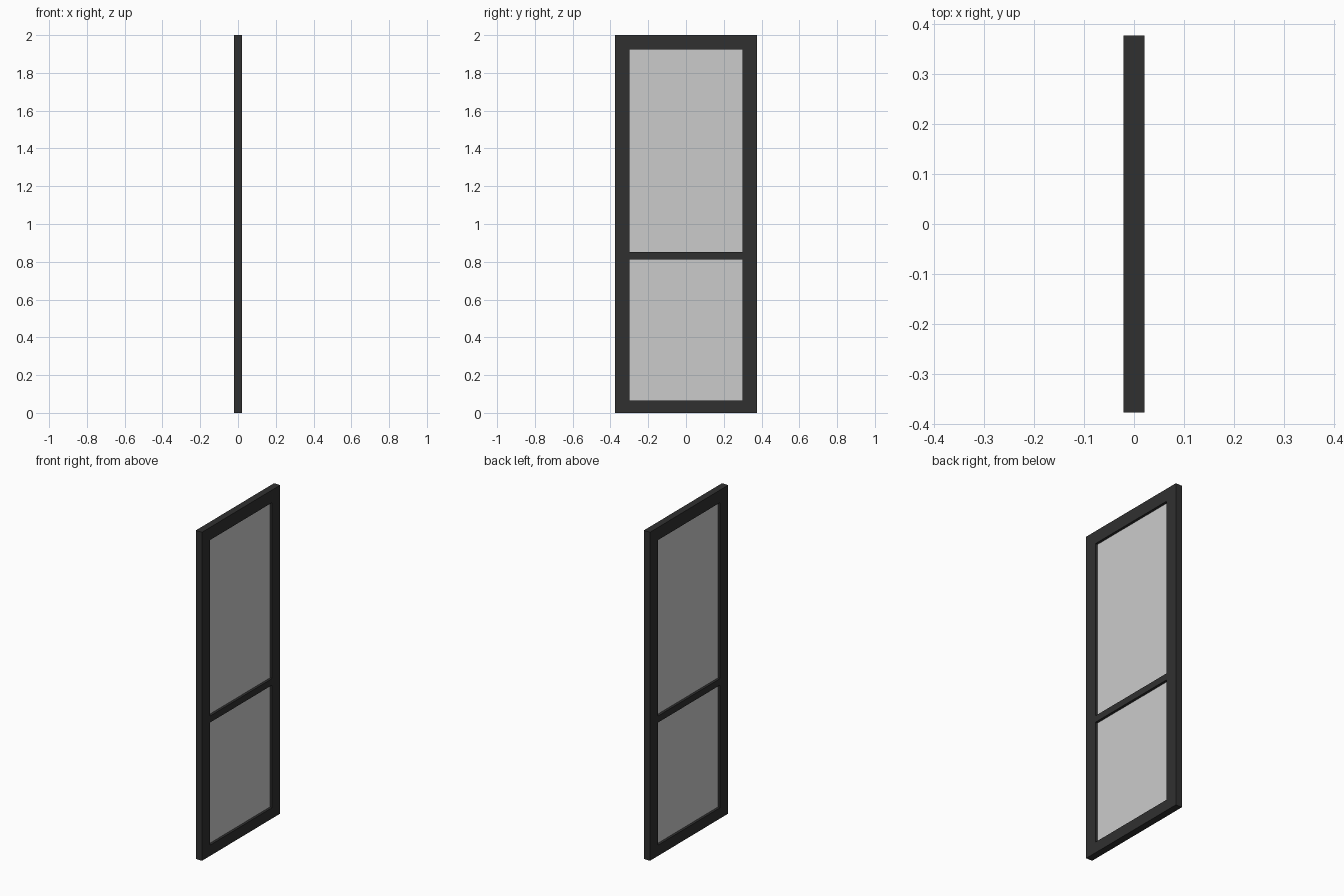
import bpy

if "Cube" in bpy.data.objects:
    bpy.data.objects.remove(bpy.data.objects["Cube"])

HALF_W, INNER = 0.376, 0.299      # outer and inner half widths
HEIGHT, DEPTH = 2.0, 0.042
BOTTOM, TOP = 0.066, 1.923        # opening limits
BAR_LOW, BAR_HIGH = 0.812, 0.852  # crossbar limits

dark = bpy.data.materials.new("dark_frame")
dark.diffuse_color = (0.03, 0.03, 0.03, 1)
dark.use_nodes = True
dark.node_tree.nodes["Principled BSDF"].inputs["Base Color"].default_value = dark.diffuse_color


def box(name, depth, y0, y1, z0, z1, mat=None):
    bpy.ops.mesh.primitive_cube_add(size=1)
    ob = bpy.context.object
    ob.name = name
    for v in ob.data.vertices:
        v.co.x *= depth
        v.co.y = y0 if v.co.y < 0 else y1
        v.co.z = z0 if v.co.z < 0 else z1
    if mat:
        ob.data.materials.append(mat)
    return ob


# upright stiles
box("left_stile", DEPTH, -HALF_W, -INNER, 0, HEIGHT, dark)
box("right_stile", DEPTH, INNER, HALF_W, 0, HEIGHT, dark)

# horizontal rails between the stiles
for name, z0, z1 in (("bottom_rail", 0, BOTTOM),
                     ("middle_rail", BAR_LOW, BAR_HIGH),
                     ("top_rail", TOP, HEIGHT)):
    box(name, DEPTH, -INNER, INNER, z0, z1, dark)

# thin panels recessed on both sides
box("lower_panel", 0.012, -INNER, INNER, BOTTOM, BAR_LOW)
box("upper_panel", 0.012, -INNER, INNER, BAR_HIGH, TOP)
